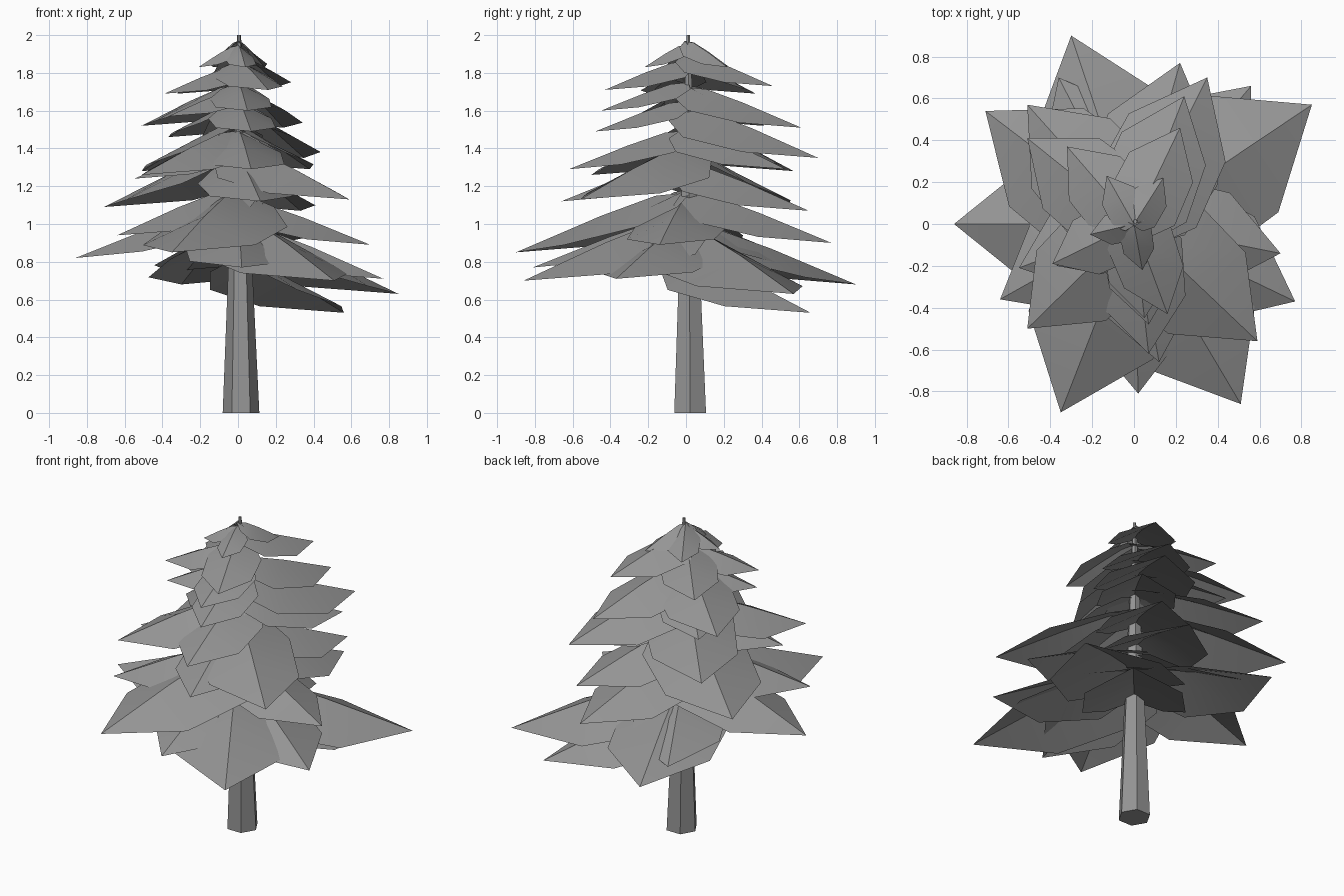
import bpy
import bmesh
from mathutils import Vector
from math import radians

default_cube = bpy.data.objects.get("Cube")
if default_cube:
    bpy.data.objects.remove(default_cube, do_unlink=True)

# Single flat material
grey = bpy.data.materials.new("mid_grey")
grey.use_nodes = True
colour = (0.3, 0.3, 0.3, 1)
grey.diffuse_color = colour
grey.node_tree.nodes["Principled BSDF"].inputs["Base Color"].default_value = colour


def add_object(name, bm, smooth_angle=None):
    mesh = bpy.data.meshes.new(name)
    bm.to_mesh(mesh)
    bm.free()
    mesh.materials.append(grey)
    obj = bpy.data.objects.new(name, mesh)
    bpy.context.collection.objects.link(obj)
    if smooth_angle:
        bpy.ops.object.select_all(action="DESELECT")
        obj.select_set(True)
        bpy.context.view_layer.objects.active = obj
        bpy.ops.object.shade_smooth_by_angle(angle=radians(smooth_angle))
    return obj


def make_trunk(sides=6, base_radius=0.097, top_radius=0.01):
    bm = bmesh.new()
    bmesh.ops.create_cone(bm, cap_ends=True, segments=sides,
                          radius1=base_radius, radius2=top_radius, depth=2)
    # Vertices point along x, and the tip leans slightly to the centre
    for v in bm.verts:
        v.co.z += 1
        v.co.x, v.co.y = v.co.y, -v.co.x
        lean = 1 - v.co.z / 2
        v.co.x += 0.006 + 0.01 * lean
        v.co.y += 0.012 + 0.01 * lean
    return add_object("trunk", bm)


# Bough cross-section, as fractions of its length: along, across, up
RIDGE = [(-0.03, 0, 0.33), (0.18, 0, 0.31), (0.5, 0, 0.2), (1, 0, 0)]
EDGE = [(-0.03, 0.2, 0.25), (0.15, 0.35, 0.14), (0.59, 0.33, 0.04)]


def make_bough(name, tip, arch=1):
    """Drooping folded sheet running from the trunk out to its tip."""
    tip = Vector(tip)
    along = Vector((tip.x, tip.y, 0))
    length = along.length
    along.normalize()
    across = Vector((-along.y, along.x, 0))
    bm = bmesh.new()

    def point(p, side=1):
        co = along * p[0] + across * p[1] * side
        co.z = p[2] * arch
        return bm.verts.new(co * length + Vector((0, 0, tip.z)))

    ridge = [point(p) for p in RIDGE]
    for side in (1, -1):
        edge = [point(p, side) for p in EDGE]
        faces = [(ridge[i], ridge[i + 1], edge[i + 1], edge[i]) for i in range(2)]
        faces.append((ridge[2], ridge[3], edge[2]))
        for face in faces:
            bm.faces.new(face if side > 0 else face[::-1])
    return add_object(name, bm, smooth_angle=24)


# Bough tips, grouped by tier from the ground up
TIERS = {
    "lowest": [(.56, .66, .53), (.85, .57, .63), (-.3, .9, .68),
               (.51, -.86, .7), (.77, -.37, .71), (-.36, .7, .75)],
    "lower": [(.02, -.81, .77), (-.86, 0, .82), (-.35, -.9, .85),
              (.7, -.14, .89), (.22, .77, .9), (-.64, -.36, .94)],
    "middle": [(.33, .65, 1.07), (-.71, .54, 1.09), (.12, -.66, 1.12),
               (.59, -.56, 1.13), (-.55, -.21, 1.24), (-.51, -.5, 1.26),
               (-.51, .57, 1.28)],
    "upper": [(.07, -.62, 1.29), (.38, .53, 1.29), (.35, .7, 1.35),
              (-.37, .4, 1.46), (.07, -.48, 1.49), (.24, .61, 1.51),
              (-.51, .41, 1.52), (-.37, -.2, 1.57)],
    "top": [(.05, -.45, 1.6), (-.32, .37, 1.69), (-.39, -.19, 1.69),
            (.16, -.43, 1.71), (.22, .46, 1.73)],
    "crown": [(.04, -.22, 1.83), (-.21, -.05, 1.83),
              (-.13, .23, 1.83), (.14, .22, 1.83)],
}

make_trunk()
for tier, tips in TIERS.items():
    # The short crown boughs arch more steeply
    arch = 1.6 if tier == "crown" else 1
    for number, tip in enumerate(tips, start=1):
        make_bough(f"{tier}_bough_{number}", tip, arch)
